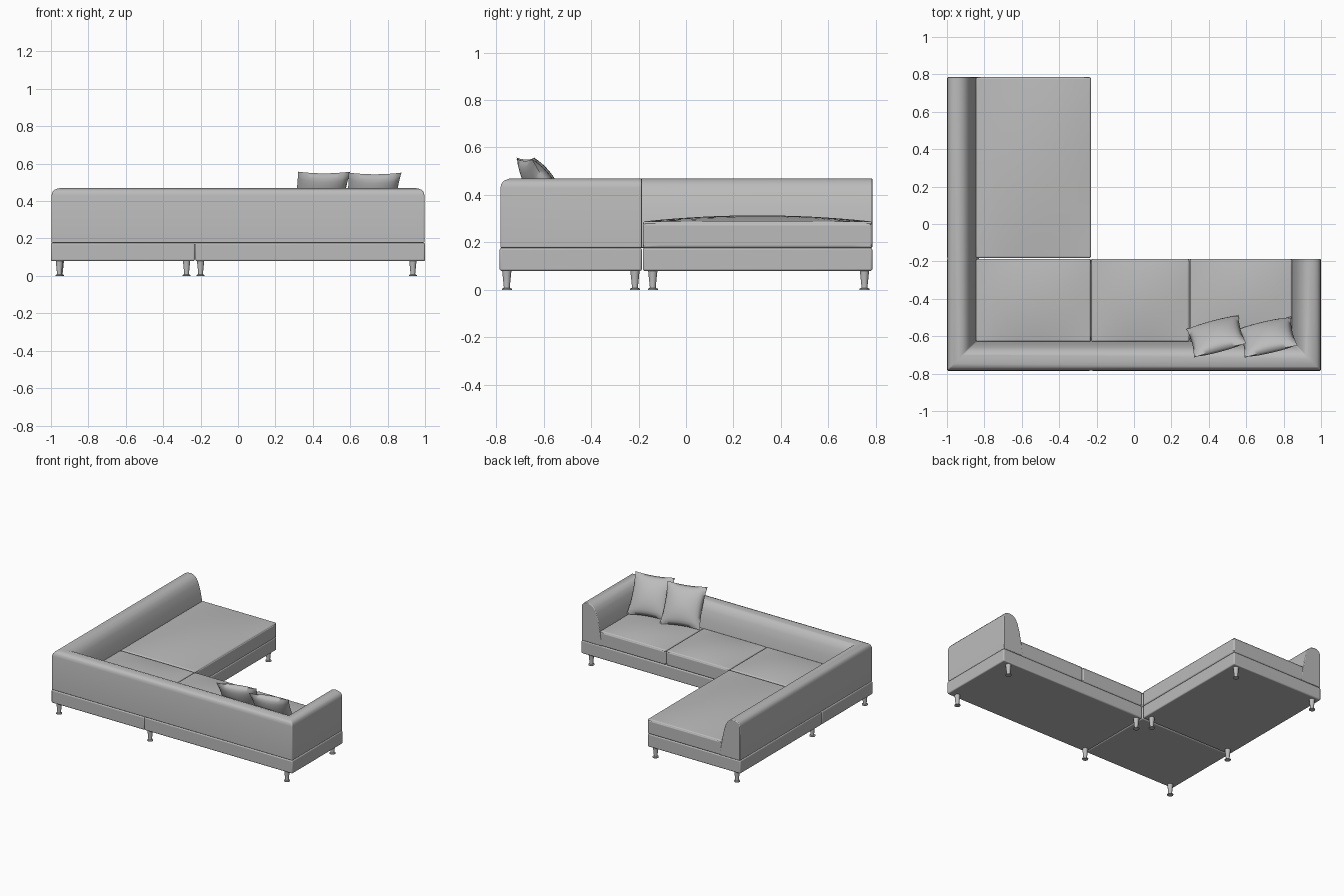
import bpy, bmesh, math
from mathutils import Matrix, Vector

cube = bpy.data.objects.get("Cube")
if cube:
    bpy.data.objects.remove(cube, do_unlink=True)


def make_material(name, value):
    mat = bpy.data.materials.new(name)
    mat.use_nodes = True
    colour = (value, value, value, 1)
    mat.diffuse_color = colour
    mat.node_tree.nodes["Principled BSDF"].inputs["Base Color"].default_value = colour
    return mat


GREY = make_material("grey fabric", 0.5)


def finish(name, bm, bevel=0, angle=40):
    """Turn a bmesh into a smooth-shaded object with optional rounded edges."""
    bmesh.ops.recalc_face_normals(bm, faces=bm.faces)
    mesh = bpy.data.meshes.new(name)
    bm.to_mesh(mesh)
    bm.free()
    obj = bpy.data.objects.new(name, mesh)
    bpy.context.collection.objects.link(obj)
    mesh.materials.append(GREY)
    if bevel:
        mod = obj.modifiers.new("rounded edges", "BEVEL")
        mod.width, mod.segments = bevel, 3
        mod.limit_method, mod.angle_limit = "ANGLE", math.radians(50)
    bpy.ops.object.select_all(action="DESELECT")
    obj.select_set(True)
    bpy.context.view_layer.objects.active = obj
    bpy.ops.object.shade_smooth_by_angle(angle=math.radians(angle))
    return obj


def block(name, x0, x1, y0, y1, z0, z1, bevel, crown=0):
    """Box with rounded edges; crown puffs up the middle of the top."""
    bm = bmesh.new()
    bmesh.ops.create_cube(bm, size=2)
    if crown:
        bmesh.ops.subdivide_edges(bm, edges=bm.edges[:], cuts=11, use_grid_fill=True)
    for v in bm.verts:
        u, w, t = v.co
        puff = crown * (1 - u * u) * (1 - w * w) if t > 0.99 else 0
        v.co = ((x0 + x1) / 2 + u * (x1 - x0) / 2,
                (y0 + y1) / 2 + w * (y1 - y0) / 2,
                (z0 + z1) / 2 + t * (z1 - z0) / 2 + puff)
    return finish(name, bm, bevel)


# Three base plinths
BASE, SEAT = 0.08, 0.177
block("corner_base", -1, -0.231, -0.785, -0.186, BASE, SEAT, 0.008)
block("side_base", -0.229, 1, -0.785, -0.186, BASE, SEAT, 0.008)
block("chaise_base", -1, -0.231, -0.182, 0.785, BASE, SEAT, 0.008)

# Seat cushions
block("chaise_seat", -0.845, -0.23, -0.182, 0.785, SEAT, 0.288, 0.014, 0.026)
block("corner_seat", -0.845, -0.231, -0.63, -0.187, SEAT, 0.288, 0.014, 0.02)
block("middle_seat", -0.228, 0.296, -0.63, -0.187, SEAT, 0.288, 0.014, 0.02)
block("end_seat", 0.299, 0.845, -0.63, -0.187, SEAT, 0.288, 0.014, 0.02)

# Backrest and arm: one rounded profile swept along three walls with mitred corners
profile = [(0, 0.177), (0, 0.43), (0.004, 0.447), (0.015, 0.46), (0.035, 0.468),
           (0.06, 0.47), (0.085, 0.462), (0.106, 0.443), (0.123, 0.41),
           (0.14, 0.35), (0.153, 0.28), (0.168, 0.177)]
stations = [((-0.997, 0.785), (1, 0)), ((-0.997, -0.782), (1, 1)),
            ((0.997, -0.782), (-1, 1)), ((0.997, -0.186), (-1, 0))]
bm = bmesh.new()
rings = [[bm.verts.new((px + d * dx, py + d * dy, z)) for d, z in profile]
         for (px, py), (dx, dy) in stations]
for a, b in zip(rings, rings[1:]):
    for i in range(len(profile)):
        j = (i + 1) % len(profile)
        bm.faces.new((a[i], a[j], b[j], b[i]))
for end in (rings[0], rings[-1]):
    bm.faces.new(end)
finish("backrest_and_arm", bm, 0.005)


# Loose cushions leaning on the back
def cushion(name, centre, turn, lean, width, height, thick):
    bm = bmesh.new()
    for side in (-1, 1):
        made = bmesh.ops.create_grid(bm, x_segments=16, y_segments=16, size=1)
        for v in made["verts"]:
            u, w = v.co.x, v.co.y
            bulge = max(0, (1 - u * u) * (1 - w * w)) ** 0.55
            v.co = Vector((u * width / 2 * (1 - 0.07 * (1 - w * w)),
                           side * thick / 2 * bulge,
                           w * height / 2 * (1 - 0.07 * (1 - u * u))))
    bmesh.ops.remove_doubles(bm, verts=bm.verts, dist=0.0005)
    place = (Matrix.Translation(centre) @ Matrix.Rotation(math.radians(turn), 4, "Z")
             @ Matrix.Rotation(math.radians(lean), 4, "X"))
    bm.transform(place)
    finish(name, bm, angle=80)


cushion("left_cushion", (0.715, -0.605, 0.425), 13, 32, 0.29, 0.3, 0.11)
cushion("right_cushion", (0.44, -0.6, 0.43), 15, 32, 0.29, 0.3, 0.11)


# Tapered legs with flared feet
leg_profile = [(0.02, 0.085), (0.0125, 0.012), (0.013, 0.008), (0.021, 0.005), (0.021, 0)]


def leg(name, x, y):
    bm = bmesh.new()
    steps = 16
    rings = [[bm.verts.new((x + r * math.cos(k * math.tau / steps),
                            y + r * math.sin(k * math.tau / steps), z))
              for k in range(steps)] for r, z in leg_profile]
    for a, b in zip(rings, rings[1:]):
        for k in range(steps):
            n = (k + 1) % steps
            bm.faces.new((a[k], a[n], b[n], b[k]))
    bm.faces.new(rings[0])
    bm.faces.new(rings[-1])
    finish(name, bm)


legs = {"corner_leg": (-0.955, -0.755),
        "side_back_leg": (-0.2, -0.755), "side_inner_leg": (-0.2, -0.215),
        "arm_back_leg": (0.935, -0.755), "arm_front_leg": (0.935, -0.215),
        "chaise_wall_leg": (-0.95, -0.14), "chaise_inner_leg": (-0.275, -0.14),
        "chaise_end_wall_leg": (-0.95, 0.752), "chaise_end_leg": (-0.275, 0.752)}
for name, (x, y) in legs.items():
    leg(name, x, y)
